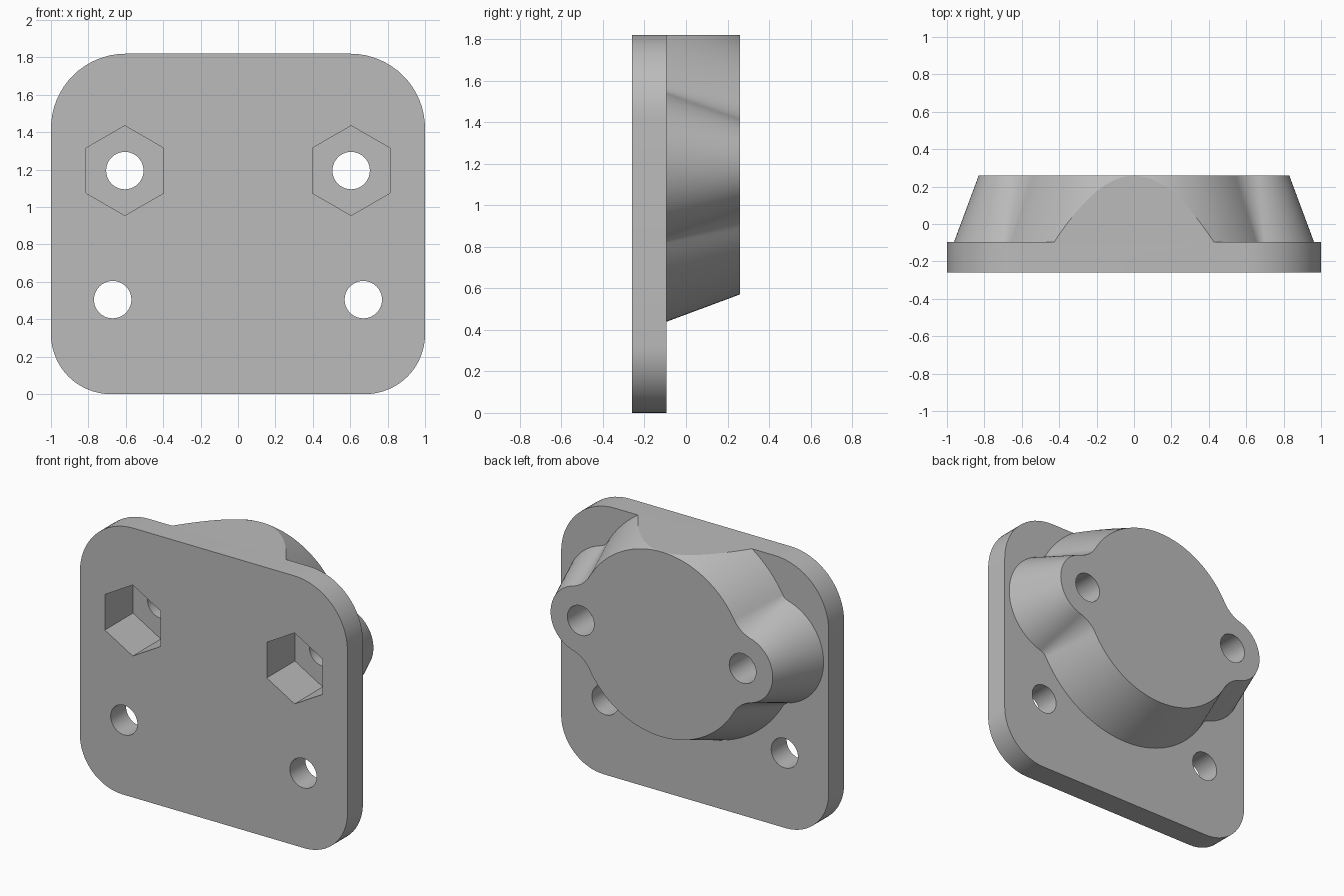
import bpy, bmesh
from math import cos, sin, pi, atan2, sqrt, tau, radians

cube = bpy.data.objects.get("Cube")
if cube:
    bpy.data.objects.remove(cube, do_unlink=True)

FRONT, FACE, BACK = -0.26, -0.095, 0.26   # plate front, plate back, boss back
TOP, BOLT_X, BOLT_Z = 1.82, 0.605, 1.195

grey = bpy.data.materials.new("plain grey")
grey.use_nodes = True
grey.diffuse_color = (0.5, 0.5, 0.5, 1)
grey.node_tree.nodes["Principled BSDF"].inputs["Base Color"].default_value = (0.5, 0.5, 0.5, 1)


def arc(cx, cz, r, a, b, n):
    return [(cx + r * cos(a + (b - a) * i / n), cz + r * sin(a + (b - a) * i / n))
            for i in range(n + 1)]


def loft(name, near, far, y0, y1, top=None):
    """Solid between two matching xz outlines, optionally trimmed flat at a height."""
    bm = bmesh.new()
    a = [bm.verts.new((x, y0, z)) for x, z in near]
    b = [bm.verts.new((x, y1, z)) for x, z in far]
    bm.faces.new(a)
    bm.faces.new(b[::-1])
    for i in range(len(a)):
        j = (i + 1) % len(a)
        bm.faces.new((a[i], b[i], b[j], a[j]))
    if top:
        bmesh.ops.bisect_plane(bm, geom=bm.verts[:] + bm.edges[:] + bm.faces[:],
                               plane_co=(0, 0, top), plane_no=(0, 0, 1), clear_outer=True)
        bmesh.ops.holes_fill(bm, edges=[e for e in bm.edges if e.is_boundary], sides=0)
    bmesh.ops.recalc_face_normals(bm, faces=bm.faces[:])
    mesh = bpy.data.meshes.new(name)
    bm.to_mesh(mesh)
    bm.free()
    mesh.materials.append(grey)
    obj = bpy.data.objects.new(name, mesh)
    bpy.context.collection.objects.link(obj)
    return obj


def select(obj):
    bpy.ops.object.select_all(action='DESELECT')
    obj.select_set(True)
    bpy.context.view_layer.objects.active = obj


def combine(target, tool, operation):
    tool.hide_render = True
    mod = target.modifiers.new(operation.lower(), 'BOOLEAN')
    mod.operation, mod.solver, mod.object = operation, 'EXACT', tool
    select(target)
    bpy.ops.object.modifier_apply(modifier=mod.name)
    bpy.data.objects.remove(tool, do_unlink=True)


def boss_outline(grow):
    """Round body with two ears, blended by concave fillets."""
    body, ear, fillet = 0.6245, 0.225, 0.21
    d0, d1 = body + fillet, ear + fillet
    fx = (d0 ** 2 - d1 ** 2 + BOLT_X ** 2) / (2 * BOLT_X)
    fz = sqrt(d0 ** 2 - fx ** 2)
    a0, a1 = atan2(fz, fx), atan2(fz, fx - BOLT_X)
    quarter = (arc(BOLT_X, 0, ear + grow, 0, a1, 16)
               + arc(fx, fz, fillet - grow, a1 + pi, a0 + pi, 12)[1:]
               + arc(0, 0, body + grow, a0, pi / 2, 20)[1:])
    half = quarter + [(-x, z) for x, z in quarter[-2::-1]]
    full = half + [(x, -z) for x, z in half[-2:0:-1]]
    return [(x, z + BOLT_Z) for x, z in full]


# Rounded plate, with larger corners at the top
low, high = 0.32, 0.4
plate_outline = (arc(1 - low, low, low, -pi / 2, 0, 16)
                 + arc(1 - high, TOP - high, high, 0, pi / 2, 16)
                 + arc(high - 1, TOP - high, high, pi / 2, pi, 16)
                 + arc(low - 1, low, low, pi, 1.5 * pi, 16))
plate = loft("mounting_plate", plate_outline, plate_outline, FRONT, FACE)

# Tapered boss on the back, trimmed level with the plate top
boss = loft("tapered_boss", boss_outline(0.132), boss_outline(0), FACE, BACK, TOP)
combine(plate, boss, 'UNION')

# Bolt holes, hexagonal nut pockets and lower fixing holes
for side in (-1, 1):
    for name, x, z, r, n, start, y0, y1 in (
            ("bolt_hole", BOLT_X, BOLT_Z, 0.1, 40, 0, -0.5, 0.5),
            ("nut_pocket", BOLT_X, BOLT_Z, 0.24, 6, pi / 2, -0.5, 0.04),
            ("fixing_hole", 0.67, 0.505, 0.1, 40, 0, -0.5, 0.0)):
        ring = arc(side * x, z, r, start, start + tau, n)[:-1]
        combine(plate, loft(name, ring, ring, y0, y1), 'DIFFERENCE')

plate.name = "flanged_mount"
select(plate)
bpy.ops.object.shade_smooth_by_angle(angle=radians(16))
